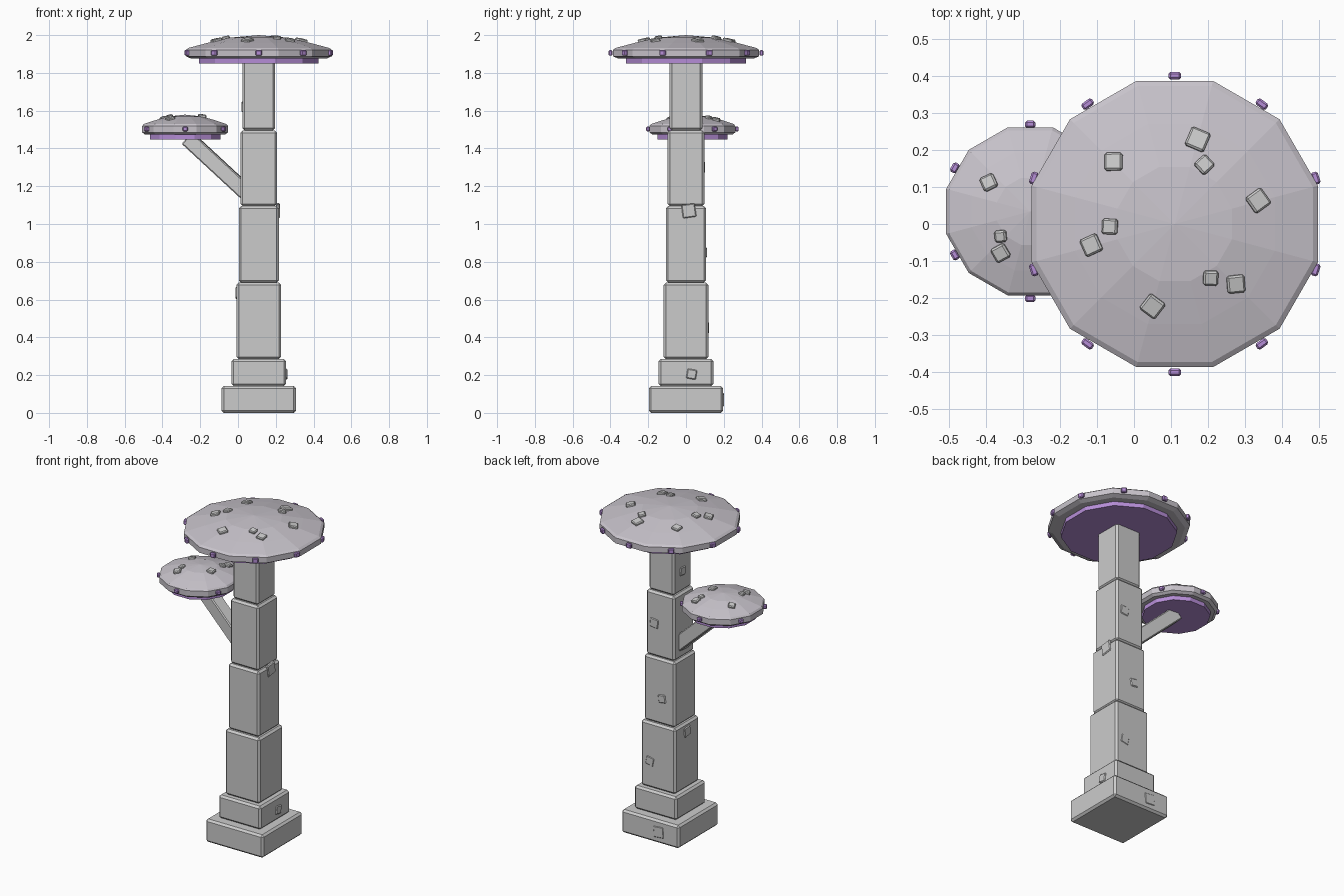
import bpy, bmesh
from math import radians, cos, sin, pi, hypot
from mathutils import Vector, Matrix

if "Cube" in bpy.data.objects:
    bpy.data.objects.remove(bpy.data.objects["Cube"])


def material(name, color):
    m = bpy.data.materials.new(name)
    m.diffuse_color = color
    m.use_nodes = True
    m.node_tree.nodes["Principled BSDF"].inputs["Base Color"].default_value = m.diffuse_color
    return m


purple = material("purple", (0.47, 0.27, 0.68, 1))
cap_grey = material("cap_grey", (0.58, 0.55, 0.60, 1))


def finish(name, bm, mat=None, bevel=0):
    bmesh.ops.recalc_face_normals(bm, faces=bm.faces)
    me = bpy.data.meshes.new(name)
    bm.to_mesh(me)
    bm.free()
    ob = bpy.data.objects.new(name, me)
    bpy.context.collection.objects.link(ob)
    if mat:
        me.materials.append(mat)
    if bevel:
        mod = ob.modifiers.new("bevel", 'BEVEL')
        mod.width = bevel
        mod.segments = 1
    return ob


def box(name, matrix, size, mat=None, bevel=0.01):
    bm = bmesh.new()
    bmesh.ops.create_cube(bm, size=1, matrix=matrix @ Matrix.Diagonal((*size, 1)))
    return finish(name, bm, mat, bevel)


def lathe(name, center, profile, mat, sides=12):
    """Revolve (radius, z) points, closed at both ends, flats facing the axes."""
    bm = bmesh.new()
    rings = []
    for r, z in profile:
        if r == 0:
            rings.append([bm.verts.new((center[0], center[1], z))])
            continue
        angles = [2 * pi * (i + 0.5) / sides for i in range(sides)]
        rings.append([bm.verts.new((center[0] + r * cos(a), center[1] + r * sin(a), z)) for a in angles])
    bm.faces.new(rings[0])
    for lo, hi in zip(rings, rings[1:]):
        for i in range(sides):
            j = (i + 1) % sides
            if len(hi) == 1:
                bm.faces.new((lo[i], lo[j], hi[0]))
            else:
                bm.faces.new((lo[i], lo[j], hi[j], hi[i]))
    if len(rings[-1]) > 1:
        bm.faces.new(rings[-1])
    return finish(name, bm, mat)


def tile(name, pos, normal, size, spin, thick=0.02):
    """Small square plate lying on a surface."""
    n = Vector(normal).normalized()
    rot = n.to_track_quat('Z', 'Y').to_matrix().to_4x4()
    box(name, Matrix.Translation(pos) @ rot @ Matrix.Rotation(radians(spin), 4, 'Z'),
        (size, size, thick), None, 0.005)


# Stepped square column
CX = 0.11
steps = [("base", 0.197, 0.0, 0.142), ("plinth", 0.145, 0.142, 0.285),
         ("shaft_1", 0.118, 0.285, 0.69), ("shaft_2", 0.106, 0.69, 1.095),
         ("shaft_3", 0.097, 1.095, 1.495), ("shaft_4", 0.087, 1.495, 1.89)]
for name, h, z0, z1 in steps:
    box(name, Matrix.Translation((CX, 0, (z0 + z1) / 2)), (2 * h, 2 * h, z1 - z0), None, 0.012)

# Slanted arm carrying the small cap
a, b = Vector((0.10, 0, 1.114)), Vector((-0.268, 0.033, 1.455))
d = b - a
box("arm", Matrix.Translation((a + b) / 2) @ d.to_track_quat('Z', 'Y').to_matrix().to_4x4(),
    (0.082, 0.082, d.length), None, 0.006)


# Mushroom caps: dome, purple underside, rim studs and dome tiles
def cap(name, c, r, zr, height, studs, stud_size, tiles):
    top = zr + 0.026
    dome = [(0.7 * r, top + 0.40 * height), (0.4 * r, top + 0.80 * height), (0, top + height)]
    lathe(name + "_cap", c, [(0.93 * r, zr - 0.030), (r, zr - 0.018), (r, zr + 0.016),
                             (0.965 * r, top)] + dome, cap_grey)
    lathe(name + "_gills", c, [(0.82 * r, zr - 0.056), (0.82 * r, zr - 0.024)], purple)
    for i in range(studs):
        ang = pi / 2 + 2 * pi * i / studs
        m = Matrix.Translation((c[0] + r * cos(ang), c[1] + r * sin(ang), zr)) @ Matrix.Rotation(ang, 4, 'Z')
        box(name + "_stud", m, (0.02, *stud_size), purple, 0.005)
    prof = [(0.965 * r, top)] + dome
    for x, y, s, spin in tiles:
        dx, dy = x - c[0], y - c[1]
        q = hypot(dx, dy)
        for (r0, z0), (r1, z1) in zip(prof, prof[1:]):
            if r1 <= q <= r0:
                z = z0 + (z1 - z0) * (r0 - q) / (r0 - r1)
                slope = (z1 - z0) / (r0 - r1)
                tile(name + "_tile", (x, y, z + 0.002), (dx / q * slope, dy / q * slope, 1), s, spin)


cap("large", (CX, 0), 0.40, 1.906, 0.068, 10, (0.034, 0.03), [
    (0.172, 0.228, 0.055, -8), (0.19, 0.16, 0.042, -20), (-0.055, 0.168, 0.048, 45),
    (0.335, 0.063, 0.052, 20), (-0.065, -0.007, 0.042, -5), (-0.115, -0.057, 0.05, 10),
    (0.207, -0.146, 0.04, -35), (0.275, -0.162, 0.048, -40), (0.05, -0.222, 0.052, -22)])
cap("small", (-0.28, 0.034), 0.235, 1.503, 0.05, 6, (0.028, 0.024), [
    (-0.392, 0.112, 0.04, -30), (-0.36, -0.033, 0.032, -35), (-0.36, -0.078, 0.042, -25),
    (-0.19, 0.01, 0.042, 20), (-0.19, 0.12, 0.032, 10), (-0.18, 0.16, 0.042, 35)])

# Stone chips on the column walls
walls = [((0.05, 0.190, 0.07), (0, 1, 0), 0.07, 5), ((0.165, 0.111, 0.45), (0, 1, 0), 0.055, -12),
         ((0.09, 0.101, 0.85), (0, 1, 0), 0.05, 8), ((0.15, 0.091, 1.30), (0, 1, 0), 0.058, -6),
         ((CX + 0.102, 0.015, 1.07), (1, 0, 0), 0.072, 8), ((CX + 0.141, 0.03, 0.205), (1, 0, 0), 0.052, -10),
         ((CX - 0.113, 0, 0.635), (-1, 0, 0), 0.06, 6), ((CX - 0.082, 0, 1.62), (-1, 0, 0), 0.052, -5)]
for pos, n, s, spin in walls:
    tile("wall_chip", pos, n, s, spin)
